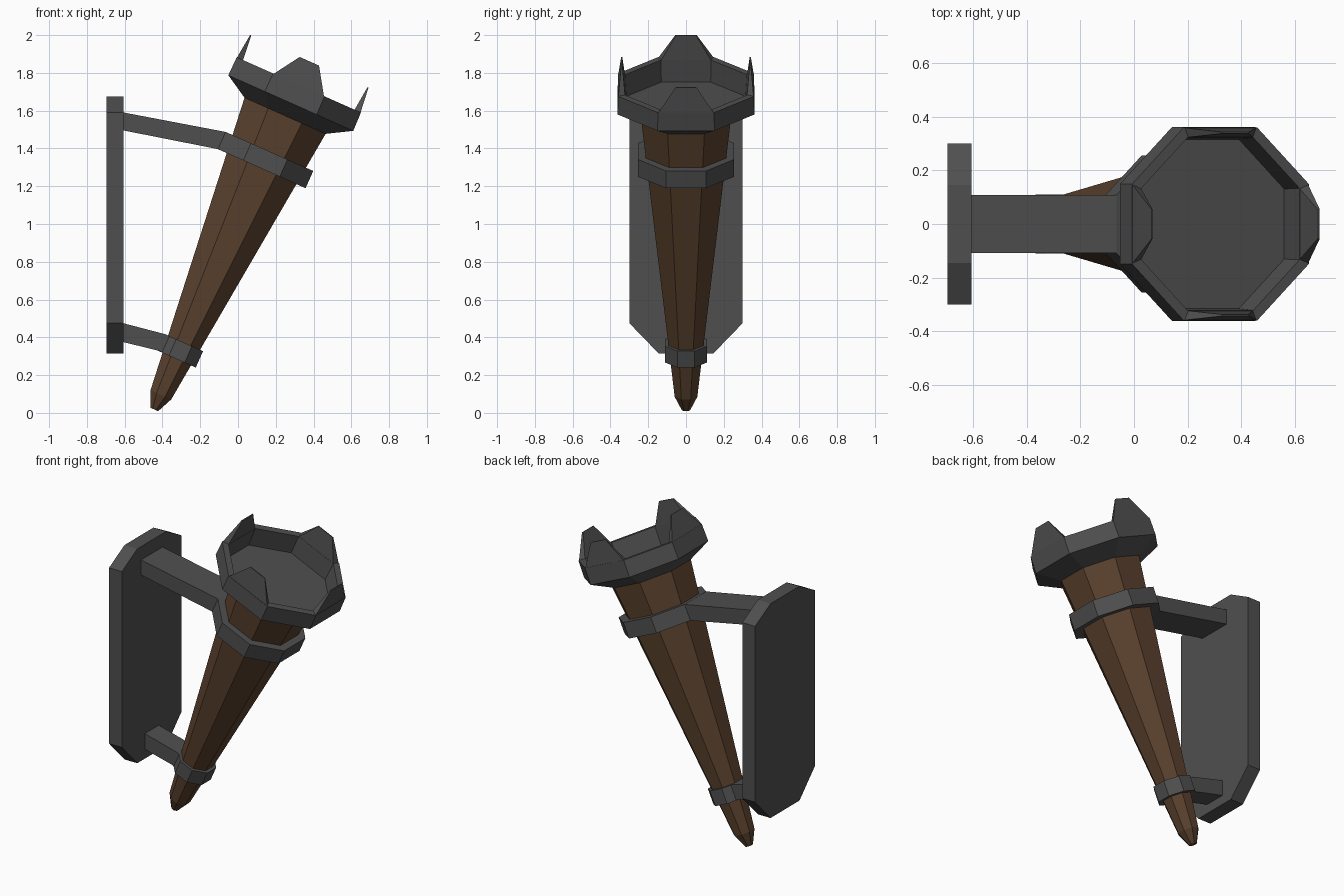
import bpy, bmesh, math
from mathutils import Matrix, Vector

if "Cube" in bpy.data.objects:
    bpy.data.objects.remove(bpy.data.objects["Cube"])


def material(name, rgb):
    m = bpy.data.materials.new(name)
    m.diffuse_color = (*rgb, 1)
    m.use_nodes = True
    m.node_tree.nodes["Principled BSDF"].inputs["Base Color"].default_value = m.diffuse_color
    return m


IRON = material("dark iron", (0.078, 0.078, 0.078))
WOOD = material("brown wood", (0.105, 0.054, 0.027))

# Tilted frame of the torch: local z runs from tip to cup
TILT = Matrix.Translation((-0.443, 0, 0.018)) @ Matrix.Rotation(math.radians(24), 4, 'Y')


def finish(name, bm, mat, matrix=None):
    if matrix:
        bm.transform(matrix)
    bmesh.ops.recalc_face_normals(bm, faces=bm.faces)
    me = bpy.data.meshes.new(name)
    bm.to_mesh(me)
    bm.free()
    me.materials.append(mat)
    ob = bpy.data.objects.new(name, me)
    bpy.context.collection.objects.link(ob)
    return ob


def octagon_loft(name, profile, mat, closed=False):
    """Eight-sided lathe from (height, apothem) pairs, flats facing x and y."""
    bm = bmesh.new()
    rings = []
    for t, r in profile:
        R = r / math.cos(math.pi / 8)
        angles = [math.pi / 8 + k * math.pi / 4 for k in range(8)]
        rings.append([bm.verts.new((R * math.cos(a), R * math.sin(a), t)) for a in angles])
    pairs = list(zip(rings, rings[1:]))
    if closed:
        pairs.append((rings[-1], rings[0]))
    else:
        bm.faces.new(rings[0])
        bm.faces.new(rings[-1])
    for a, b in pairs:
        for k in range(8):
            n = (k + 1) % 8
            bm.faces.new((a[k], a[n], b[n], b[k]))
    return finish(name, bm, mat, TILT)


def extrude_profile(name, points, offset, mat):
    """Flat outline extruded along an offset vector."""
    bm = bmesh.new()
    face = bm.faces.new([bm.verts.new(p) for p in points])
    ext = bmesh.ops.extrude_face_region(bm, geom=[face], use_keep_orig=True)
    bmesh.ops.translate(bm, vec=Vector(offset),
                        verts=[g for g in ext["geom"] if isinstance(g, bmesh.types.BMVert)])
    return finish(name, bm, mat)


# Wooden shaft with blunt tip
octagon_loft("shaft", [(0, 0.022), (0.085, 0.06), (1.72, 0.237)], WOOD)

# Iron cup with recessed floor
octagon_loft("cup", [(1.702, 0.235), (1.776, 0.362), (1.881, 0.36),
                     (1.881, 0.322), (1.757, 0.315)], IRON)

# Iron bands around the shaft
octagon_loft("upper_band", [(1.396, 0.255), (1.496, 0.255), (1.496, 0.205), (1.396, 0.195)],
             IRON, closed=True)
octagon_loft("lower_band", [(0.292, 0.11), (0.387, 0.11), (0.387, 0.085), (0.292, 0.075)],
             IRON, closed=True)

# Four tapered prongs on the rim
for i in range(4):
    bm = bmesh.new()
    base = [bm.verts.new((x, y, 1.88)) for x, y in
            ((0.323, -0.132), (0.358, -0.146), (0.358, 0.146), (0.323, 0.132))]
    tip = [bm.verts.new((x, y, 2.018)) for x, y in
           ((0.337, -0.053), (0.343, -0.056), (0.343, 0.056), (0.337, 0.053))]
    bm.faces.new(base)
    bm.faces.new(tip)
    for k in range(4):
        n = (k + 1) % 4
        bm.faces.new((base[k], base[n], tip[n], tip[k]))
    finish(f"prong_{i + 1}", bm, IRON, TILT @ Matrix.Rotation(i * math.pi / 2, 4, 'Z'))

# Wall plate with cut corners
plate = [(0.3, 0.475), (0.3, 1.59), (0.145, 1.675)]
plate += [(-y, z) for y, z in reversed(plate)]
plate += [(-0.145, 0.315), (0.145, 0.315)]
extrude_profile("wall_plate", [(-0.695, y, z) for y, z in plate], (0.09, 0, 0), IRON)

# Arms from the plate to the bands
for name, half, outline in (
        ("upper_arm", 0.108, [(-0.62, 1.593), (-0.063, 1.487), (-0.04, 1.475),
                              (-0.08, 1.388), (-0.104, 1.396), (-0.62, 1.498)]),
        ("lower_arm", 0.07, [(-0.62, 0.478), (-0.383, 0.416), (-0.36, 0.405),
                             (-0.4, 0.32), (-0.42, 0.329), (-0.62, 0.378)])):
    extrude_profile(name, [(x, -half, z) for x, z in outline], (0, 2 * half, 0), IRON)
